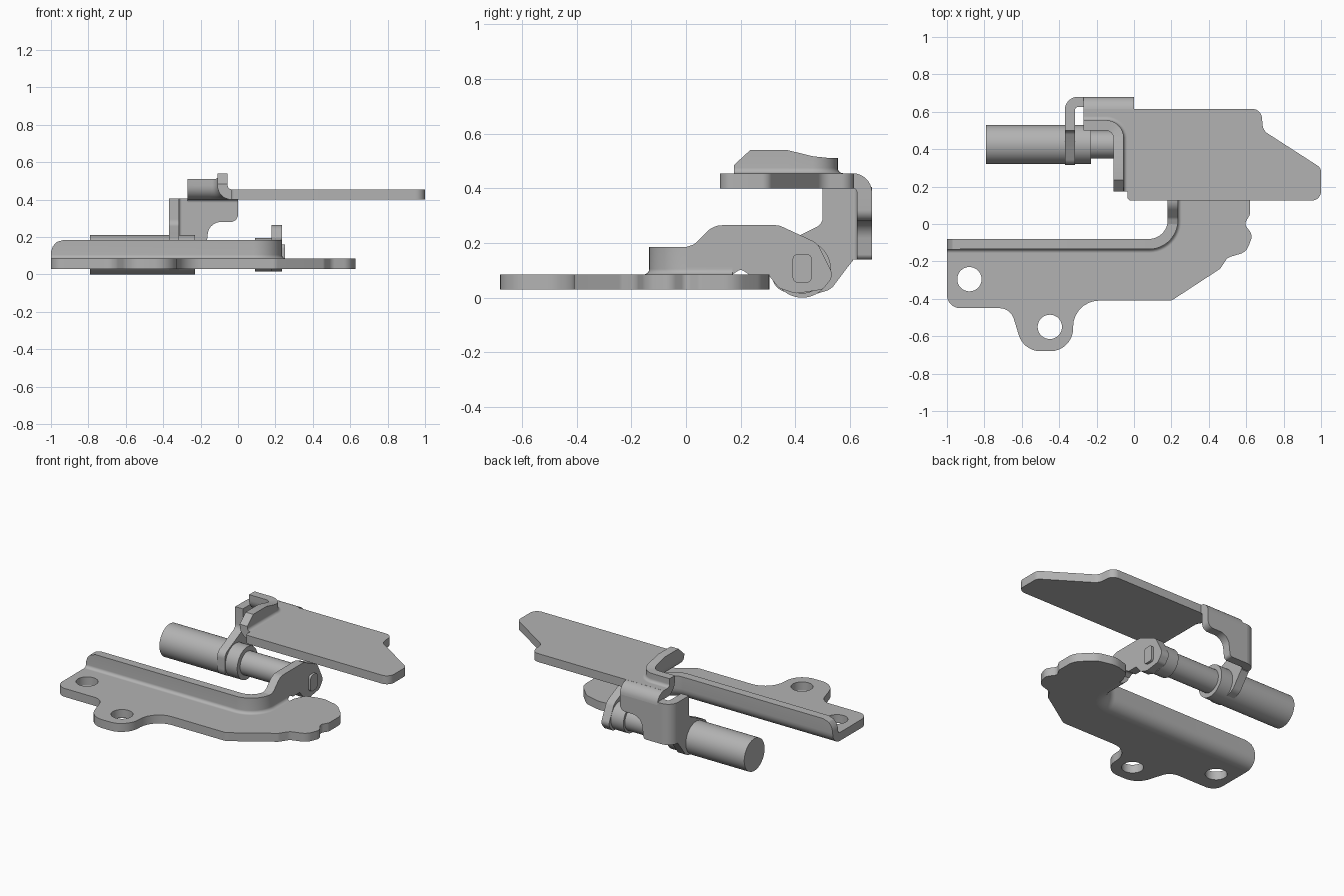
import bpy, bmesh, math
from mathutils import Vector

old = bpy.data.objects.get("Cube")
if old:
    bpy.data.objects.remove(old, do_unlink=True)

steel = bpy.data.materials.new("grey_steel")
steel.use_nodes = True
grey = (0.45, 0.45, 0.45, 1)
steel.diffuse_color = grey
steel.node_tree.nodes["Principled BSDF"].inputs["Base Color"].default_value = grey

T = 0.055          # sheet thickness
BEND = 0.075       # outer bend radius
PLACE = {"x": lambda a, b, h: (h, a, b),
         "y": lambda a, b, h: (a, h, b),
         "z": lambda a, b, h: (a, b, h)}


def finish(name, bm):
    bmesh.ops.recalc_face_normals(bm, faces=bm.faces)
    mesh = bpy.data.meshes.new(name)
    bm.to_mesh(mesh)
    bm.free()
    mesh.materials.append(steel)
    obj = bpy.data.objects.new(name, mesh)
    bpy.context.collection.objects.link(obj)
    bpy.ops.object.select_all(action="DESELECT")
    obj.select_set(True)
    bpy.context.view_layer.objects.active = obj
    bpy.ops.object.shade_smooth_by_angle(angle=math.radians(32))
    return obj


def arc(cx, cy, r, start, end, steps=8):
    angles = [math.radians(start + (end - start) * i / steps) for i in range(steps + 1)]
    return [(cx + r * math.cos(a), cy + r * math.sin(a)) for a in angles]


def circle(cx, cy, r):
    return arc(cx, cy, r, 0, 360, 48)[:-1]


def rounded(corners):
    """Fillet each (x, y, radius) corner of a closed outline."""
    out = []
    for i, (x, y, r) in enumerate(corners):
        p = Vector((x, y))
        before = Vector(corners[i - 1][:2]) - p
        after = Vector(corners[(i + 1) % len(corners)][:2]) - p
        if r == 0:
            out.append((x, y))
            continue
        half = before.angle(after) / 2
        reach = min(r / math.tan(half), before.length * 0.49, after.length * 0.8)
        a, b = p + before.normalized() * reach, p + after.normalized() * reach
        centre = p + (before.normalized() + after.normalized()).normalized() * reach / math.cos(half)
        radius = (a - centre).length
        for k in range(8):
            mix = (a - centre).lerp(b - centre, k / 7)
            out.append(tuple(centre + mix.normalized() * radius))
    return out


def extrude(name, axis, lo, hi, outline, holes=()):
    """Fill an outline with holes and give it depth along an axis."""
    bm = bmesh.new()
    for loop in [outline, *holes]:
        verts = [bm.verts.new(PLACE[axis](a, b, lo)) for a, b in loop]
        for i, v in enumerate(verts):
            if (v.co - verts[i - 1].co).length > 0:
                bm.edges.new((verts[i - 1], v))
    bmesh.ops.triangle_fill(bm, edges=bm.edges[:], use_beauty=True)
    grown = bmesh.ops.extrude_face_region(bm, geom=bm.faces[:])
    moved = [g for g in grown["geom"] if isinstance(g, bmesh.types.BMVert)]
    bmesh.ops.translate(bm, verts=moved, vec=PLACE[axis](0, 0, hi - lo))
    return finish(name, bm)


def bent_flange(name, path, base, top):
    """Sweep an upturned sheet edge along a path, its foot to the right."""
    bm = bmesh.new()
    foot = BEND + 0.005
    outer = arc(BEND, BEND, BEND, 180, 270)
    inner = arc(BEND, BEND, BEND - T, 270, 180)
    rings = []
    pts = [Vector(p) for p in path]
    for i, p in enumerate(pts):
        tangent = Vector((0, 0))
        if i > 0:
            tangent += (p - pts[i - 1]).normalized()
        if i < len(pts) - 1:
            tangent += (pts[i + 1] - p).normalized()
        tangent.normalize()
        side = Vector((tangent.y, -tangent.x))
        height = top(p.x, p.y) - base
        section = [(0, height), *outer, (foot, 0), (foot, T), *inner, (T, height)]
        rings.append([bm.verts.new((*(p + side * d), base + z)) for d, z in section])
    for a, b in zip(rings, rings[1:]):
        for k in range(len(a)):
            bm.faces.new((a[k - 1], a[k], b[k], b[k - 1]))
    bm.faces.new(rings[0])
    bm.faces.new(rings[-1])
    return finish(name, bm)


def height_rule(points):
    """Piecewise linear height along one coordinate."""
    def rule(t):
        for (a, za), (b, zb) in zip(points, points[1:]):
            if t <= b:
                return za + (zb - za) * max(0, t - a) / (b - a)
        return points[-1][1]
    return rule


# Lower mounting plate with two screw holes
extrude("base_plate", "z", 0.03, 0.03 + T, rounded([
    (-1, -.155, 0), (-1, -.45, .07), (-.66, -.45, .08), (-.59, -.68, .12),
    (-.33, -.68, .12), (-.32, -.41, .15), (.2, -.41, .05), (.46, -.24, .04),
    (.5, -.18, .05), (.6, -.15, .07), (.635, -.06, .05), (.59, 0, .03),
    (.62, .05, .04), (.62, .18, .1), (.52, .28, .1), (.4, .31, .15),
    (.29, .28, .05), (.255, .2, 0), (.255, -.155, .175)]),
    [circle(-.88, -.295, .065), circle(-.45, -.55, .065)])

# Upturned flange of the lower plate
end_rule = height_rule([(-1, .12), (-.99, .15), (-.97, .173), (-.93, .185)])
bent_flange("base_flange",
            [(-1, -.08), (-.99, -.08), (-.97, -.08), (-.93, -.08)]
            + arc(.08, .02, .1, -90, 0, 12) + [(.18, .17)],
            0.03, lambda x, y: end_rule(x))

# Raised ear that carries the hinge pin
extrude("pin_ear", "x", .18, .18 + T, rounded([
    (0, .11, 0), (0, .185, 0), (.03, .195, .04), (.1, .265, .08), (.34, .265, .06),
    (.48, .2, .06), (.54, .08, .04), (.5, .03, .03), (.4, .015, .05), (.34, .035, .04),
    (.3, .085, 0), (.23, .085, 0), (.2, .105, .02), (.17, .085, 0), (.17, .11, 0)]))

# Hinge pin along x
for name, lo, hi, r in [("pin_barrel", -.79, -.23, .105),
                        ("pin_shaft", -.24, .18, .075),
                        ("pin_collar", .09, .185, .09)]:
    extrude(name, "x", lo, hi, circle(.425, .105, r))
extrude("pin_flat_end", "x", .23, .25, rounded([
    (.39, .055, .02), (.46, .055, .02), (.46, .16, .02), (.39, .16, .02)]))

# Arm clasping the barrel, bent into the back wall
extrude("barrel_arm", "x", -.37, -.37 + T, rounded([
    (.61, .405, 0), (.5, .405, 0), (.5, .27, .04), (.41, .225, .04), (.315, .18, .05),
    (.315, .04, .06), (.42, -.003, .08), (.53, .03, .06), (.59, .11, .05), (.61, .135, 0)]))
extrude("arm_bend", "z", .14, .405,
        arc(-.3, .61, .07, 180, 90) + arc(-.3, .61, .07 - T, 90, 180))
extrude("back_wall", "y", .625, .68, rounded([
    (-.3, .14, 0), (-.17, .14, .02), (-.155, .28, .07), (0, .28, .04),
    (0, .385, 0), (-.27, .385, 0), (-.27, .405, 0), (-.3, .405, 0)]))
extrude("top_bend", "x", -.27, 0,
        arc(.61, .385, .07, 0, 90) + arc(.61, .385, .07 - T, 90, 0))

# Upper plate and its upturned lip
extrude("top_plate", "z", .4, .4 + T, rounded([
    (-.035, .125, .02), (1, .125, .05), (1, .3, .04), (.69, .5, .06), (.68, .615, .05),
    (-.27, .615, 0), (-.27, .575, 0), (-.035, .575, .11)]))
lip_rule = height_rule([(.17, .48), (.235, .54), (.37, .54), (.49, .51)])
bent_flange("top_lip",
            [(-.11, .175), (-.11, .235), (-.11, .37)]
            + arc(-.15, .46, .04, 0, 90) + [(-.27, .5)],
            .4, lambda x, y: lip_rule(y))
